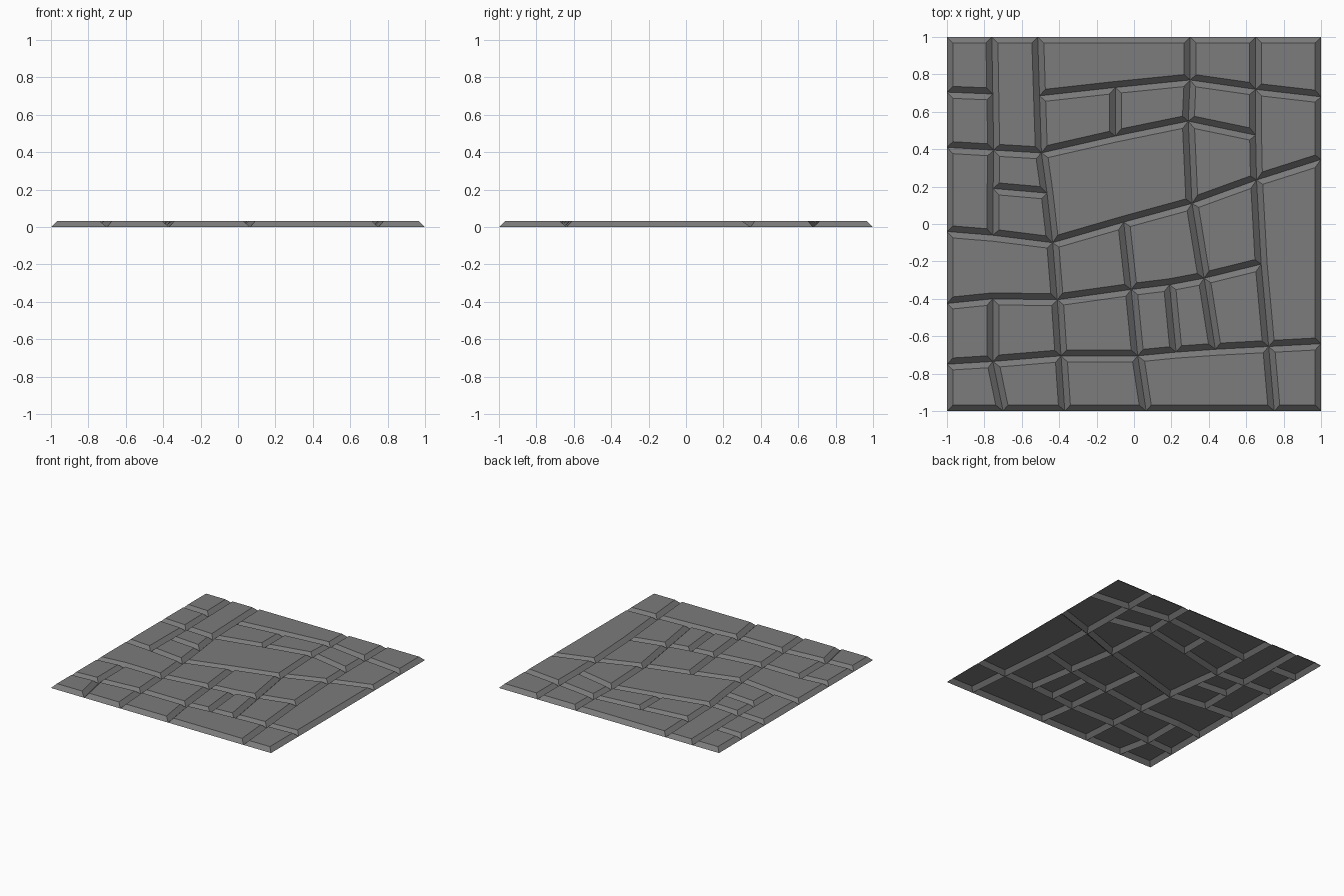
import bpy, bmesh
from mathutils import Vector
from mathutils.geometry import intersect_point_line

if "Cube" in bpy.data.objects:
    bpy.data.objects.remove(bpy.data.objects["Cube"])

HEIGHT, BEVEL = 0.032, 0.032

# Joints between stones, in cutting order; each later joint also nudges the seam it meets
joints = [
    [(-1, -.75), (1, -.64)],                  # front course
    [(-.515, 1), (-.39, -.70)],               # long upright joints
    [(.65, 1), (.72, -.65)],
    [(.30, 1), (.435, -.67)],
    [(-.755, -.735), (-.70, -1)],             # short joints of the front course
    [(-.39, -.705), (-.37, -1)],
    [(.02, -.705), (.065, -1)],
    [(.72, -.655), (.75, -1)],
    [(-1, -.04), (-.435, -.10), (.31, .11), (.655, .235), (1, .345)],   # middle course
    [(-.055, .01), (.02, -.705)],
    [(-1, -.425), (-.41, -.405), (-.015, -.35), (.375, -.29), (.68, -.215)],
    [(-.76, 1), (-.755, -.06)],               # left uprights
    [(-.755, -.40), (-.755, -.735)],
    [(-1, .705), (-.755, .695)],
    [(-1, .41), (-.75, .395), (-.495, .38), (.29, .55), (.65, .475)],   # back courses
    [(-.753, .19), (-.465, .165)],
    [(-.505, .685), (.30, .77), (.65, .72), (1, .68)],
    [(-.10, .73), (-.10, .47)],               # small infill stones
    [(.19, -.325), (.225, -.685)],
]

bm = bmesh.new()


def joint_vert(point):
    """Reuse a nearby corner, or add one on the closest edge, placed at the point."""
    p = Vector((*point, 0))
    vert = min(bm.verts, key=lambda v: (v.co - p).length)
    if (vert.co - p).length > 0.03:
        def nearest(edge):
            a, b = (v.co for v in edge.verts)
            t = min(max(intersect_point_line(p, a, b)[1], 0.001), 0.999)
            return (a.lerp(b, t) - p).length, t
        edge = min(bm.edges, key=lambda e: nearest(e)[0])
        vert = bmesh.utils.edge_split(edge, edge.verts[0], nearest(edge)[1])[1]
    vert.co = p
    return vert


# flat slab, cut into stones along the joints
bm.faces.new([bm.verts.new((x, y, 0)) for x, y in ((-1, -1), (1, -1), (1, 1), (-1, 1))])
for path in joints:
    verts = [joint_vert(p) for p in path]
    for a, b in zip(verts, verts[1:]):
        for face in set(a.link_faces) & set(b.link_faces):
            bmesh.utils.face_split(face, a, b)
            break
bm.normal_update()

# chamfered sides: inset every stone, then raise its flat top (underside stays open)
tops = list(bm.faces)
bmesh.ops.inset_individual(bm, faces=tops, thickness=BEVEL, use_even_offset=True)
for face in tops:
    for vert in face.verts:
        vert.co.z = HEIGHT
bm.normal_update()

mesh = bpy.data.meshes.new("paving_stones")
bm.to_mesh(mesh)
bm.free()

# dark grey stone
stone = bpy.data.materials.new("dark_stone")
stone.diffuse_color = (0.2, 0.2, 0.2, 1)
stone.use_nodes = True
stone.node_tree.nodes["Principled BSDF"].inputs["Base Color"].default_value = stone.diffuse_color
mesh.materials.append(stone)
bpy.context.collection.objects.link(bpy.data.objects.new("paving_stones", mesh))
